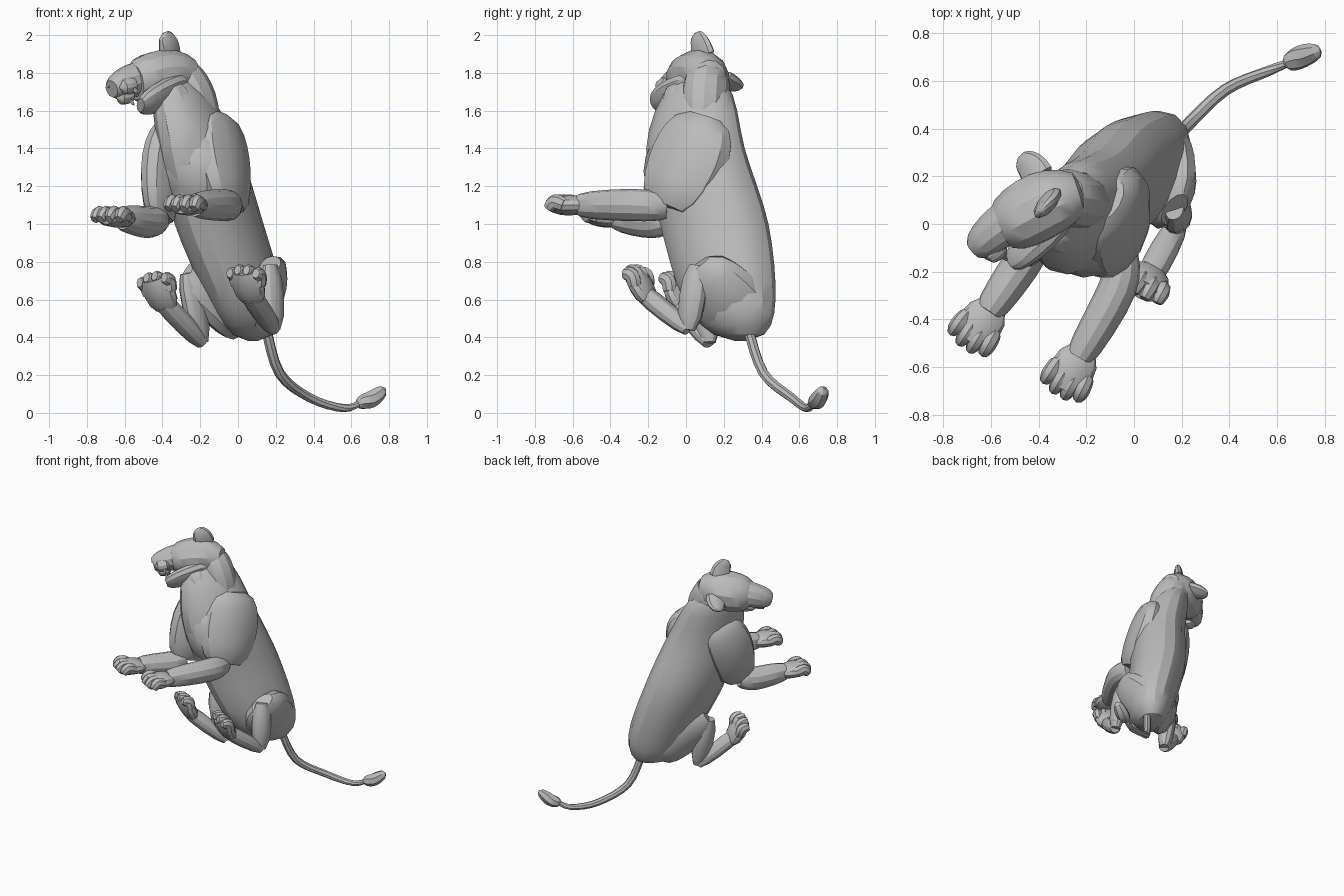
import bpy, bmesh, math
from mathutils import Vector

cube = bpy.data.objects.get("Cube")
if cube:
    bpy.data.objects.remove(cube, do_unlink=True)

fur = bpy.data.materials.new("grey_fur")
fur.use_nodes = True
GREY = (0.5, 0.5, 0.5, 1)
fur.diffuse_color = GREY
fur.node_tree.nodes["Principled BSDF"].inputs["Base Color"].default_value = GREY

UP = Vector((0, 0, 1))
LEFT = Vector((0.86, -0.5, 0)).normalized()
parts = []


def smooth_path(points, steps=4):
    """Catmull-Rom curve through a few points."""
    pts = [Vector(p) for p in points]
    last = len(pts) - 1
    curve = []
    for i in range(last):
        a, b, c, d = (pts[min(max(i + k, 0), last)] for k in (-1, 0, 1, 2))
        for s in range(steps):
            t = s / steps
            curve.append((2 * b + (c - a) * t + (2 * a - 5 * b + 4 * c - d) * t ** 2
                          + (3 * b - a - 3 * c + d) * t ** 3) / 2)
    curve.append(pts[last])
    return curve


def loft(name, points, width, depth, ends=(1, 1), side=LEFT, axis=None, sides=12):
    """Elliptical skin along a path, swelling like a circle's arc.

    Each value of ends says how far that end closes: 0 is full size, 1 is a tip.
    """
    path = smooth_path(points)
    last = len(path) - 1
    bm = bmesh.new()
    rings = []
    for i, centre in enumerate(path):
        along = axis or (path[min(i + 1, last)] - path[max(i - 1, 0)]).normalized()
        across = (side - along * side.dot(along)).normalized()
        over = along.cross(across)
        arc = (ends[0] + ends[1]) * i / last - ends[0]
        swell = max(math.sqrt(max(1 - arc * arc, 0)), 0.1)
        ring = []
        for k in range(sides):
            angle = math.tau * k / sides
            ring.append(bm.verts.new(centre + across * math.cos(angle) * width * swell
                                     + over * math.sin(angle) * depth * swell))
        rings.append(ring)
    for low, high in zip(rings, rings[1:]):
        for k in range(sides):
            n = (k + 1) % sides
            bm.faces.new((low[k], low[n], high[n], high[k]))
    bm.faces.new(rings[0])
    bm.faces.new(rings[-1])
    bmesh.ops.recalc_face_normals(bm, faces=bm.faces)
    mesh = bpy.data.meshes.new(name)
    bm.to_mesh(mesh)
    bm.free()
    mesh.materials.append(fur)
    ob = bpy.data.objects.new(name, mesh)
    bpy.context.collection.objects.link(ob)
    parts.append(ob)


# Paw: flat palm with four curled, fanned toes
def paw(name, base, direction):
    ahead = direction.normalized()
    across = (LEFT - ahead * LEFT.dot(ahead)).normalized()
    over = ahead.cross(across)
    loft(name + "_palm", [base - ahead * 0.03, base + ahead * 0.15], 0.095, 0.055, (0.75, 0.6))
    for i in range(4):
        fan = (i - 1.5) / 1.5
        root = base + ahead * 0.06 + across * fan * 0.07
        reach = ahead * (0.12 - 0.03 * abs(fan)) + across * fan * 0.01
        loft(f"{name}_toe_{i}", [root, root + reach * 0.6 + over * 0.015,
                                 root + reach - over * 0.02], 0.035, 0.042, (0.5, 0.8), sides=8)


# Front leg: shoulder blade to elbow, then forearm to wrist
def front_leg(name, withers, shoulder, elbow, forearm, wrist, size):
    loft(name + "_shoulder", [withers, shoulder, elbow], size * 0.55, size, (0.9, 0.85))
    loft(name + "_forearm", [elbow, forearm, wrist], 0.08, 0.085, (0.7, 0.7))
    wrist = Vector(wrist)
    paw(name + "_front_paw", wrist, wrist - Vector(forearm))


# Hind leg: haunch, shin and raised foot
def hind_leg(name, hip, thigh, knee, hock, sole, size):
    loft(name + "_haunch", [hip, thigh, knee], size * 0.55, size, (0.9, 0.9))
    loft(name + "_shin", [knee, hock], 0.06, 0.075, (0.8, 0.85))
    loft(name + "_hind_foot", [hock, sole], 0.06, 0.055, (0.8, 0.4))
    sole = Vector(sole)
    paw(name + "_hind_paw", sole, sole - Vector(hock) + UP * 0.25)


front_leg("left", (-0.11, 0.1, 1.57), (-0.09, 0.02, 1.35), (-0.05, -0.1, 1.09),
          (-0.07, -0.27, 1.1), (-0.23, -0.56, 1.1), 0.23)
front_leg("right", (-0.34, 0.1, 1.52), (-0.39, 0.02, 1.32), (-0.41, -0.08, 1.03),
          (-0.48, -0.18, 1.01), (-0.61, -0.37, 1.03), 0.18)
hind_leg("left", (0.07, 0.36, 0.47), (0.12, 0.22, 0.6), (0.17, 0.06, 0.78),
         (0.19, 0.01, 0.44), (0.07, -0.21, 0.62), 0.2)
hind_leg("right", (0.03, 0.33, 0.46), (-0.08, 0.22, 0.58), (-0.27, 0.1, 0.74),
         (-0.19, 0.12, 0.37), (-0.39, -0.03, 0.58), 0.16)

# Torso and neck in level sections from rump to nape, then breastbone
loft("torso", [(0.08, 0.29, 0.38), (0.04, 0.23, 0.6), (-0.1, 0.15, 1), (-0.21, 0.05, 1.4),
               (-0.32, 0.07, 1.75)], 0.205, 0.31, (1, 0.89), axis=UP, sides=16)
loft("breast", [(-0.25, 0, 1.55), (-0.22, -0.04, 1.28), (-0.17, 0, 1)], 0.2, 0.18, axis=UP)

# Tail and its tuft
loft("tail", [(0.15, 0.33, 0.44), (0.22, 0.41, 0.21), (0.38, 0.56, 0.08), (0.56, 0.64, 0.025),
              (0.66, 0.68, 0.06)], 0.028, 0.028, (0, 0.85), sides=8)
loft("tail_tuft", [(0.63, 0.67, 0.05), (0.7, 0.7, 0.07), (0.78, 0.73, 0.13)],
     0.05, 0.045, (0.95, 1), sides=7)

# Head frame: turned to one side and rolled
CENTRE = Vector((-0.38, 0.08, 1.78))
FORWARD = Vector((-0.85, -0.5, -0.15)).normalized()
CHEEK = Vector((0.23, -0.6, 0.77)).normalized()
CROWN = FORWARD.cross(CHEEK).normalized()


def on_head(f, c, u):
    return CENTRE + FORWARD * f + CHEEK * c + CROWN * u


def head_part(name, points, width, depth, ends=(1, 1), side=CHEEK, sides=12):
    loft(name, [on_head(*p) for p in points], width, depth, ends, side, sides=sides)


head_part("skull", [(-0.18, 0, -0.05), (0, 0, 0), (0.2, 0, 0)], 0.15, 0.14, (1, 0.75))
head_part("muzzle", [(0, 0, 0.02), (0.2, 0, 0.015), (0.35, 0, -0.02)], 0.1, 0.095, (0.2, 0.88))
head_part("lower_jaw", [(-0.06, 0, -0.09), (0.1, 0, -0.135), (0.26, 0, -0.18)],
          0.1, 0.06, (0.7, 0.9))
head_part("tongue", [(0.1, 0, -0.12), (0.24, 0, -0.145)], 0.04, 0.014, sides=8)
head_part("nose", [(0.29, 0, 0.03), (0.36, 0, 0)], 0.035, 0.025, sides=8)
loft("throat", [on_head(0.06, 0, -0.1), (-0.33, -0.02, 1.6), (-0.28, 0, 1.4)],
     0.12, 0.11, (0.7, 0.7))
loft("nape", [on_head(-0.08, 0, -0.01), (-0.24, 0.1, 1.65), (-0.19, 0.09, 1.45)],
     0.13, 0.125, (0.5, 0.7))

# Mirrored face details
for word, m in (("left", 1), ("right", -1)):
    head_part(word + "_lip", [(0.22, 0.035 * m, -0.05), (0.33, 0.035 * m, -0.06)], 0.045, 0.045)
    head_part(word + "_brow", [(0.06, 0.06 * m, 0.09), (0.18, 0.06 * m, 0.08)], 0.025, 0.02, sides=8)
    head_part(word + "_eye", [(0.11, 0.08 * m, 0.06), (0.165, 0.08 * m, 0.06)], 0.022, 0.022, sides=8)
    head_part(word + "_fang", [(0.26, 0.04 * m, -0.08), (0.26, 0.04 * m, -0.13)],
              0.012, 0.012, (0, 1), FORWARD, 6)
    head_part(word + "_ear", [(-0.04, 0.08 * m, 0.07), (-0.03, 0.14 * m, 0.1), (0, 0.19 * m, 0.13)],
              0.075, 0.035, (0.1, 0.99), FORWARD - CROWN * 0.3, 10)

# Soft facets
bpy.ops.object.select_all(action="DESELECT")
for ob in parts:
    ob.select_set(True)
bpy.context.view_layer.objects.active = parts[0]
bpy.ops.object.shade_smooth_by_angle(angle=math.radians(28))
